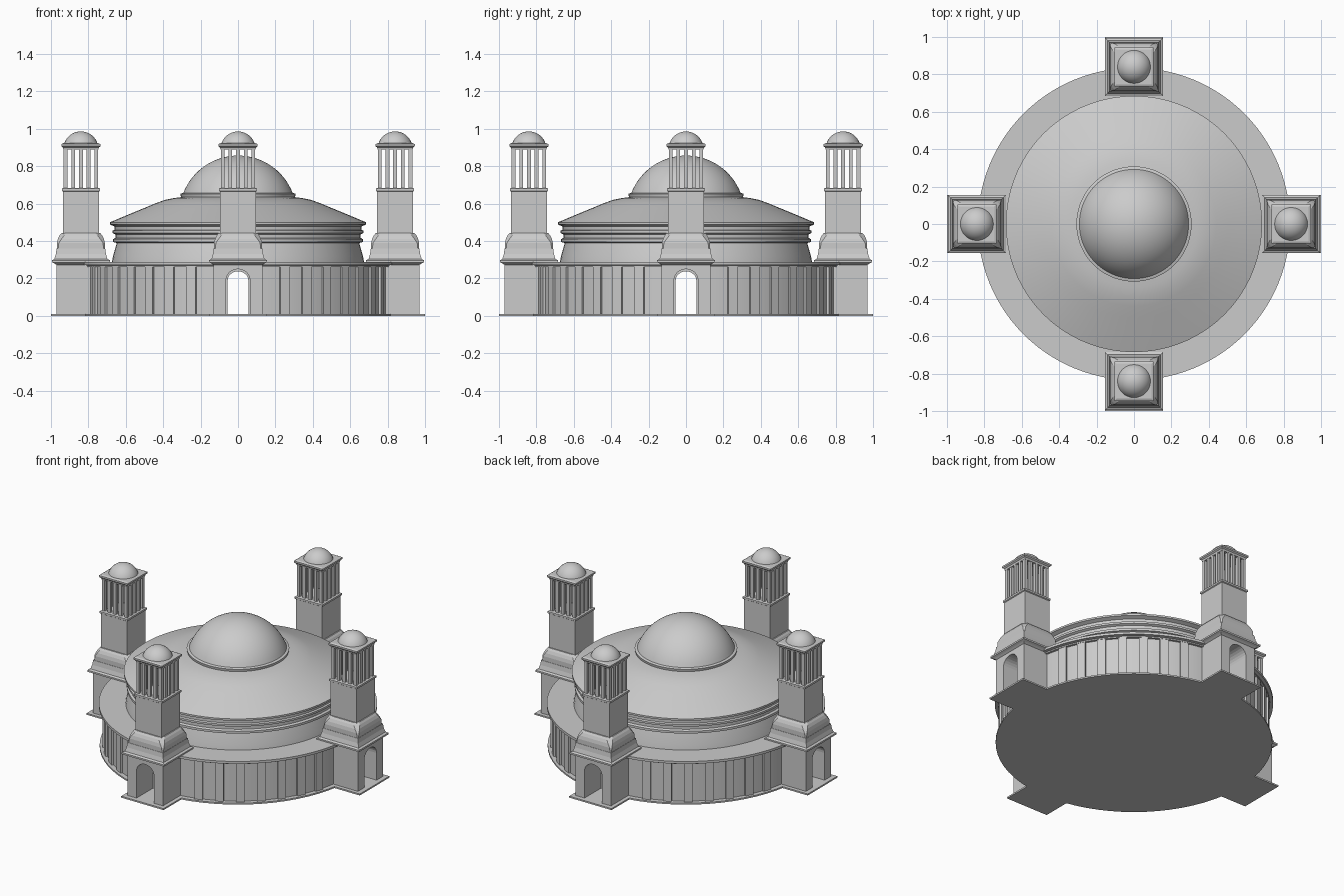
import bpy, bmesh, math
from mathutils import Matrix, Vector

cube = bpy.data.objects.get("Cube")
if cube:
    bpy.data.objects.remove(cube, do_unlink=True)

stone = bpy.data.materials.new("pale grey stone")
stone.use_nodes = True
GREY = (0.6, 0.6, 0.6, 1)
stone.diffuse_color = GREY
stone.node_tree.nodes["Principled BSDF"].inputs["Base Color"].default_value = GREY


def finish(name, bm, smooth=False):
    bmesh.ops.remove_doubles(bm, verts=bm.verts, dist=0.00001)
    bmesh.ops.recalc_face_normals(bm, faces=bm.faces)
    mesh = bpy.data.meshes.new(name)
    bm.to_mesh(mesh)
    bm.free()
    mesh.materials.append(stone)
    ob = bpy.data.objects.new(name, mesh)
    bpy.context.collection.objects.link(ob)
    if smooth:
        bpy.ops.object.select_all(action='DESELECT')
        ob.select_set(True)
        bpy.context.view_layer.objects.active = ob
        bpy.ops.object.shade_smooth_by_angle(angle=math.radians(25))
    return ob


def lathe(name, profile, steps=72, closed=False, y=0):
    bm = bmesh.new()
    vs = [bm.verts.new((r, 0, z)) for r, z in profile]
    edges = [bm.edges.new(p) for p in zip(vs, vs[1:])]
    if closed:
        edges.append(bm.edges.new((vs[-1], vs[0])))
    bmesh.ops.spin(bm, geom=vs + edges, cent=(0, 0, 0), axis=(0, 0, 1),
                   angle=math.tau, steps=steps, use_duplicate=False)
    bmesh.ops.translate(bm, verts=bm.verts, vec=(0, y, 0))
    return finish(name, bm, True)


def cap(radius, base, top, n=14):
    """Profile of a spherical cap."""
    h = top - base
    big = (radius ** 2 + h ** 2) / (2 * h)
    end = math.asin(min(1, radius / big))
    return [(big * math.sin(end * (1 - i / n)),
             top - big + big * math.cos(end * (1 - i / n))) for i in range(n + 1)]


def loft(name, rings, y):
    """Stack of square rings (half width, height, corner cut)."""
    bm = bmesh.new()
    loops = []
    for h, z, c in rings:
        pts = []
        for k in range(4):
            turn = Matrix.Rotation(k * math.pi / 2, 3, 'Z')
            corner = [(h, h, z)] if c == 0 else [(h, h - c, z), (h - c, h, z)]
            pts += [turn @ Vector(p) for p in corner]
        loops.append([bm.verts.new(p + Vector((0, y, 0))) for p in pts])
    n = len(loops[0])
    for a, b in zip(loops, loops[1:]):
        for i in range(n):
            bm.faces.new((a[i], a[(i + 1) % n], b[(i + 1) % n], b[i]))
    bm.faces.new(loops[0])
    bm.faces.new(loops[-1])
    return finish(name, bm)


def add_box(bm, size, centre, turn=0):
    bmesh.ops.create_cube(bm, size=1, matrix=Matrix.Rotation(turn, 4, 'Z')
                          @ Matrix.Translation(centre) @ Matrix.Diagonal((*size, 1)))


def arch_cutter(half, spring, top, turn=0):
    """Long arched prism running through the building."""
    bm = bmesh.new()
    pts = [(-half, 0.01), (half, 0.01)]
    pts += [(half * math.cos(math.pi * i / 12),
             spring + (top - spring) * math.sin(math.pi * i / 12)) for i in range(13)]
    face = bm.faces.new([bm.verts.new((x, -1.2, z)) for x, z in pts])
    out = bmesh.ops.extrude_face_region(bm, geom=[face])
    bmesh.ops.translate(bm, vec=(0, 2.4, 0),
                        verts=[v for v in out["geom"] if isinstance(v, bmesh.types.BMVert)])
    bmesh.ops.rotate(bm, verts=bm.verts, cent=(0, 0, 0), matrix=Matrix.Rotation(turn, 3, 'Z'))
    return finish("door_cutter", bm)


def boolean(ob, tool, operation='DIFFERENCE'):
    tool.hide_render = True
    mod = ob.modifiers.new("cut", 'BOOLEAN')
    mod.operation, mod.object, mod.solver = operation, tool, 'EXACT'
    bpy.context.view_layer.objects.active = ob
    bpy.ops.object.modifier_apply(modifier=mod.name)
    bpy.data.objects.remove(tool, do_unlink=True)


# Floor slab: a disc with four square landings
floor = lathe("floor_slab", [(0, 0), (0.83, 0), (0.83, 0.01), (0, 0.01)])
for turn in (0, math.pi / 2):
    bm = bmesh.new()
    add_box(bm, (0.31, 2, 0.01), (0, 0, 0.005), turn)
    boolean(floor, finish("landing", bm), 'UNION')

# Lower ring wall with its cornice and flat roof
wall = lathe("lower_wall", [(0.74, 0.01), (0.8, 0.01), (0.8, 0.262), (0.815, 0.262),
                            (0.815, 0.27), (0.835, 0.272), (0.835, 0.288),
                            (0.64, 0.288), (0.64, 0.265), (0.74, 0.265)], 96, True)
for turn in (0, math.pi / 2):
    boolean(wall, arch_cutter(0.055, 0.19, 0.238, turn))

# Pilasters around the lower wall
bm = bmesh.new()
for quarter in range(4):
    for i in range(7):
        add_box(bm, (0.03, 0.052, 0.254), (0.797, 0, 0.137),
                math.radians(90 * quarter + 18 + 9 * i))
finish("pilasters", bm)

# Upper drum with string courses, then the eave and sloping roof
lathe("upper_drum", [(0.674, 0.286), (0.668, 0.32), (0.648, 0.39), (0.668, 0.395),
                     (0.668, 0.41), (0.655, 0.417), (0.655, 0.435), (0.67, 0.442),
                     (0.67, 0.455), (0.66, 0.46), (0.66, 0.48)])
lathe("main_roof", [(0.655, 0.475), (0.67, 0.482), (0.685, 0.488), (0.685, 0.5),
                    (0.59, 0.54), (0.5, 0.577), (0.44, 0.602), (0.39, 0.62),
                    (0.34, 0.63), (0.29, 0.636)])
lathe("dome_ring", [(0.29, 0.632), (0.305, 0.636), (0.308, 0.652), (0.298, 0.656), (0.28, 0.658)])
lathe("main_dome", cap(0.294, 0.652, 0.857))

# Front tower, one part at a time
Y = -0.84
base = loft("tower_base", [(0.13, 0.01, 0), (0.13, 0.272, 0), (0.142, 0.28, 0),
                           (0.155, 0.286, 0), (0.155, 0.297, 0), (0.142, 0.304, 0),
                           (0.134, 0.33, 0), (0.13, 0.36, 0)], Y)
boolean(base, arch_cutter(0.064, 0.19, 0.25))
shoulder = loft("tower_shoulder", [(0.128, 0.355, 0.006), (0.128, 0.39, 0.01),
                                   (0.123, 0.412, 0.02), (0.114, 0.43, 0.025),
                                   (0.104, 0.442, 0.025)], Y)
shaft = loft("tower_shaft", [(0.096, 0.43, 0), (0.096, 0.664, 0), (0.102, 0.668, 0),
                             (0.102, 0.68, 0), (0.096, 0.684, 0)], Y)
bm = bmesh.new()
steps = [-0.082 + 0.041 * i for i in range(5)]
for x in steps:
    for y in steps:
        if max(abs(x), abs(y)) > 0.08:
            add_box(bm, (0.02, 0.02, 0.22), (x, Y + y, 0.787))
columns = finish("tower_columns", bm)
lid = loft("tower_cap", [(0.093, 0.888, 0), (0.096, 0.9, 0), (0.105, 0.907, 0),
                         (0.105, 0.918, 0), (0.094, 0.923, 0)], Y)
cupola = lathe("tower_dome", cap(0.09, 0.918, 0.986, 10), 32, y=Y)

# Repeat the tower on the other three sides
for part in (base, shoulder, shaft, columns, lid, cupola):
    name = part.name
    part.name = "front_" + name
    for k, side in enumerate(("left", "back", "right"), 1):
        copy = part.copy()
        copy.name = side + "_" + name
        copy.rotation_euler.z = k * math.pi / 2
        bpy.context.collection.objects.link(copy)
